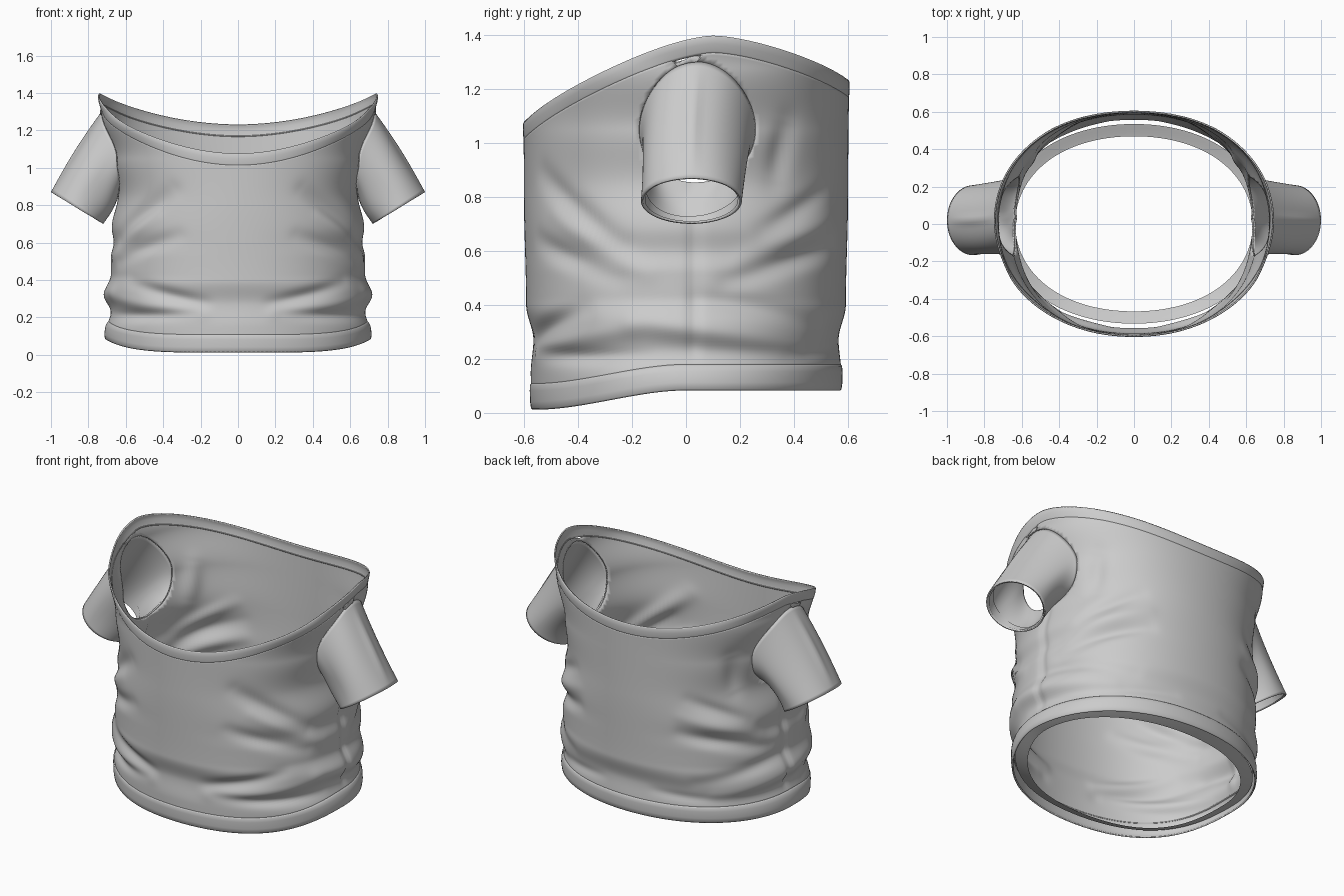
import bpy, bmesh, math
from math import sin, cos, pi, exp

if "Cube" in bpy.data.objects:
    bpy.data.objects.remove(bpy.data.objects["Cube"])

cloth = bpy.data.materials.new("light_grey_cloth")
cloth.use_nodes = True
GREY = (0.6, 0.6, 0.6, 1)
cloth.diffuse_color = GREY
cloth.node_tree.nodes["Principled BSDF"].inputs["Base Color"].default_value = GREY

SEGS = 192
ARM_Y, ARM_Z, ARM_RY, ARM_RZ = 0.04, 1.075, 0.21, 0.225

# half width and half depth of the torso by height
WIDTH = [(0, .71), (.12, .71), (.23, .68), (.34, .705), (.43, .68), (.52, .68),
         (.6, .665), (.68, .675), (.86, .64), (1.05, .67), (1.28, .73), (1.4, .75)]
DEPTH = [(0, .572), (.15, .575), (.27, .565), (.4, .592), (.8, .6), (1.4, .605)]

# folds: start angle, start z, end angle, end z, width, depth (angle 0 is the side)
FOLDS = [(-58, .88, -24, .62, .05, -.024), (-50, .74, -14, .52, .04, .014),
         (-62, .64, -25, .5, .04, -.018), (-75, .28, -38, .38, .035, -.022),
         (-74, .22, -20, .31, .04, .016), (-70, .22, -15, .2, .03, -.016),
         (-20, .33, 45, .25, .045, .02), (5, .42, 55, .33, .04, -.018),
         (15, .49, 60, .62, .04, -.022), (20, .58, 60, .72, .04, .014),
         (28, .68, 55, .82, .04, -.018), (32, .86, 37, 1.08, .05, -.02),
         (40, .2, 75, .24, .03, -.012)]


def smooth(t):
    t = max(0, min(1, t))
    return t * t * (3 - 2 * t)


def lookup(table, z):
    z = max(0, min(1.399, z))
    for (z0, r0), (z1, r1) in zip(table, table[1:]):
        if z <= z1:
            return r0 + (r1 - r0) * smooth((z - z0) / (z1 - z0))


def bottom_z(y):
    return .083 - .071 * smooth(-y / .58)


def neck_z(y):
    if y < .1:
        return 1.397 - .32 * ((.1 - y) / .7) ** 1.55
    return 1.397 - .165 * ((y - .1) / .5) ** 1.6


def wrinkle(a, z):
    """Sum of soft folds, the same on both sides of the body."""
    ang = math.degrees(math.atan2(sin(a), abs(cos(a))))
    total = 0
    for a0, z0, a1, z1, width, depth in FOLDS:
        dx, dz = (a1 - a0) * .0115, z1 - z0
        px, pz = (ang - a0) * .0115, z - z0
        t = (px * dx + pz * dz) / (dx * dx + dz * dz)
        c = max(0, min(1, t))
        d2 = (px - c * dx) ** 2 + (pz - c * dz) ** 2
        total += depth * (.35 + .65 * sin(pi * c)) * exp(-d2 / width ** 2)
    # side seam groove
    return total - .012 * exp(-((ang - 3) / 2.2) ** 2) * smooth((.9 - z) / .1)


def torso_point(a, z, offset=0.0):
    y = .6 * sin(a)
    fade = smooth((z - bottom_z(y) - .08) / .1) * smooth((neck_z(y) - .08 - z) / .1)
    # slightly squared oval section, rounder at the hem
    full = (.01 + .014 * smooth((z - .1) / .2)) * sin(2 * a) ** 2
    off = offset + full + wrinkle(a, z) * fade
    return ((lookup(WIDTH, z) + off) * cos(a), (lookup(DEPTH, z) + off) * sin(a), z)


def skin(rings, flip=False):
    """Join closed rings of points into an open tube."""
    bm = bmesh.new()
    rows = [[bm.verts.new(p) for p in ring] for ring in rings]
    n = len(rows[0])
    for low, high in zip(rows, rows[1:]):
        for i in range(n):
            j = (i + 1) % n
            quad = [low[i], low[j], high[j], high[i]]
            bm.faces.new(quad[::-1] if flip else quad)
    return bm


def finish(name, bm, thickness=.008):
    mesh = bpy.data.meshes.new(name)
    bm.to_mesh(mesh)
    bm.free()
    mesh.materials.append(cloth)
    ob = bpy.data.objects.new(name, mesh)
    bpy.context.collection.objects.link(ob)
    if thickness:
        mod = ob.modifiers.new("cloth_thickness", 'SOLIDIFY')
        mod.thickness = thickness
        mod.offset = -1
    bpy.ops.object.select_all(action='DESELECT')
    bpy.context.view_layer.objects.active = ob
    ob.select_set(True)
    bpy.ops.object.shade_smooth_by_angle(angle=math.radians(60))


def torso_ring(height, offset=0.0):
    angles = [2 * pi * i / SEGS for i in range(SEGS)]
    return [torso_point(a, height(.6 * sin(a)), offset) for a in angles]


def armhole_point(side, b):
    """Point of the armhole seam on the torso, narrower toward the shoulder."""
    y = ARM_Y + ARM_RY * cos(b) * (1 - .12 * sin(b))
    x, y, z = torso_point(math.asin(y / .6), ARM_Z + ARM_RZ * sin(b))
    return side * x, y, z


def armhole_coords(p):
    dz = (p.z - ARM_Z) / ARM_RZ
    return (p.y - ARM_Y) / (ARM_RY * (1 - .12 * max(-1, min(1, dz)))), dz


# torso, with armholes cut and their edges drawn onto the seam
def torso_height(v):
    return lambda y: (bottom_z(y) + .09) * (1 - v) + (neck_z(y) - .06) * v


torso = skin([torso_ring(torso_height(k / 90)) for k in range(91)])
holes = [f for f in torso.faces if abs(f.calc_center_median().x) > .4
         and math.hypot(*armhole_coords(f.calc_center_median())) < 1]
bmesh.ops.delete(torso, geom=holes, context='FACES')
for v in torso.verts:
    across, up = armhole_coords(v.co)
    if v.is_boundary and abs(v.co.x) > .4 and math.hypot(across, up) < 1.15:
        v.co = armhole_point(math.copysign(1, v.co.x), math.atan2(up, across))
finish("torso", torso)

# bottom hem and neckband
HEM = [(0, -.003), (.005, .002), (.03, .005), (.07, .005), (.09, .004), (.1, -.002)]
NECK = [(.068, -.001), (.058, .001), (.03, .002), (.006, .001), (0, -.002)]
finish("bottom_hem", skin([torso_ring(lambda y: bottom_z(y) + h, o) for h, o in HEM]))
finish("neckband", skin([torso_ring(lambda y: neck_z(y) - h, o) for h, o in NECK]))

# loose turned-in facing lying nearly flat inside the bottom hem
FACING = [(.035, -.04), (.028, -.06), (.018, -.085), (.012, -.105)]
facing = skin([torso_ring(lambda y: bottom_z(y) + h, o) for h, o in FACING])
for v in facing.verts:
    v.co.x *= 1.05
finish("hem_facing", facing, 0)


# sleeves, flaring softly into the torso
def sleeve_ring(side, t, grow=0.0):
    ring = []
    for i in range(72):
        b = 2 * pi * i / 72
        up, across = sin(b), cos(b)
        x0, y0, z0 = armhole_point(side, b)
        # open end, tilted down and out
        x1, y1, z1 = side * (.86 + .14 * up), .02 + .187 * across, .785 + .085 * up
        # ridge along the top and soft drapes below it
        crease = .01 * exp(-(across / .12) ** 2) * (1 if up > 0 else -.5)
        drape = .012 * sin(3 * b + 1) * (1 - max(0, up))
        g = grow + (crease + drape) * sin(pi * t)
        gather = 1 - (1 - t) ** 2.4
        ring.append((x0 + (x1 - x0) * t + side * g * up * .87,
                     y0 + (y1 - y0) * gather + g * across,
                     z0 + (z1 - z0) * t + g * up * .5))
    return ring


for name, side in (("left_sleeve", 1), ("right_sleeve", -1)):
    rings = [sleeve_ring(side, k / 24) for k in range(25)]
    finish(name, skin(rings, side < 0))
    # turned-in cuff lining
    lining = [sleeve_ring(side, t, -.014) for t in (.85, .92, .99)]
    finish(name + "_cuff_lining", skin(lining, side < 0), 0)
